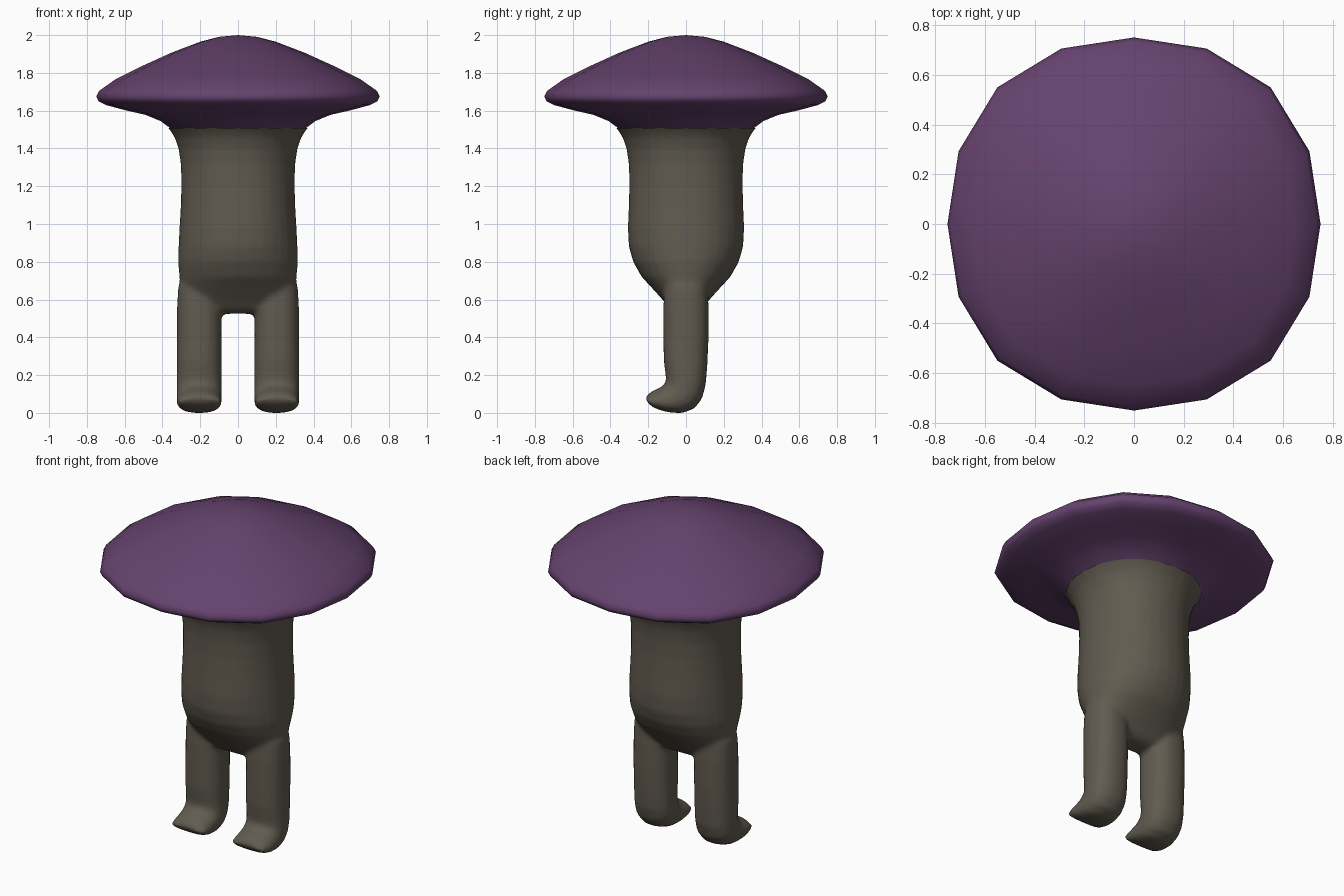
import bpy, bmesh, math
from mathutils import Vector

if "Cube" in bpy.data.objects:
    bpy.data.objects.remove(bpy.data.objects["Cube"])


def material(name, colour):
    m = bpy.data.materials.new(name)
    m.diffuse_color = (*colour, 1)
    m.use_nodes = True
    m.node_tree.nodes["Principled BSDF"].inputs["Base Color"].default_value = m.diffuse_color
    return m


PURPLE = material("mushroom purple", (0.13, 0.055, 0.155))
BROWN = material("grey brown", (0.12, 0.105, 0.08))


def ring(centre, u, v, n=16, power=2.0, bulge=0.0):
    """Closed section around centre, spanned by the half axes u and v."""
    pts = []
    for i in range(n):
        a = 2 * math.pi * i / n
        c, s = math.cos(a), math.sin(a)
        k = 1 + bulge * math.sin(2 * a) ** 2
        x = math.copysign(abs(c) ** (2 / power), c) * k
        y = math.copysign(abs(s) ** (2 / power), s) * k
        pts.append(Vector(centre) + Vector(u) * x + Vector(v) * y)
    return pts


def loft(bm, rings, cap_start=True, cap_end=True):
    """Skin a list of rings with quads."""
    rows = [[bm.verts.new(p) for p in r] for r in rings]
    n = len(rows[0])
    for a, b in zip(rows, rows[1:]):
        for i in range(n):
            j = (i + 1) % n
            bm.faces.new((a[i], a[j], b[j], b[i]))
    if cap_start:
        bm.faces.new(rows[0][::-1])
    if cap_end:
        bm.faces.new(rows[-1])
    return rows


def make_object(name, bm, mat):
    bmesh.ops.recalc_face_normals(bm, faces=bm.faces[:])
    mesh = bpy.data.meshes.new(name)
    bm.to_mesh(mesh)
    bm.free()
    mesh.materials.append(mat)
    ob = bpy.data.objects.new(name, mesh)
    bpy.context.collection.objects.link(ob)
    mesh.shade_smooth()
    return ob


# Mushroom cap: wide sixteen-sided dish with a domed top
cap_profile = [(.36, 1.508), (.41, 1.545), (.49, 1.578), (.60, 1.603),
               (.70, 1.63), (.738, 1.65), (.75, 1.675), (.735, 1.705),
               (.65, 1.765), (.50, 1.84), (.35, 1.908), (.20, 1.965),
               (.10, 1.991)]
bm = bmesh.new()
rows = loft(bm, [ring((0, 0, z), (r, 0, 0), (0, r, 0), bulge=.036)
                 for r, z in cap_profile], False, False)
tip = bm.verts.new((0, 0, 2))
for i in range(16):
    bm.faces.new((rows[-1][i], rows[-1][(i + 1) % 16], tip))
make_object("mushroom_cap", bm, PURPLE)

# Torso: round stalk flattening front to back towards the hips
bm = bmesh.new()
torso = [(.525, .20, .05), (.55, .27, .085), (.60, .297, .125),
         (.65, .303, .17), (.72, .31, .235), (.80, .318, .28),
         (.88, .315, .303), (.98, .31, .308), (1.10, .303, .303),
         (1.22, .30, .30), (1.32, .303, .303), (1.40, .315, .315),
         (1.46, .336, .336), (1.508, .368, .368), (1.56, .43, .43)]
loft(bm, [ring((0, 0, z), (rx, 0, 0), (0, ry, 0), 32, 2.1)
          for z, rx, ry in torso])

# Legs with feet bending forward: front (y, z), back (y, z), half width
leg = [((-.09, .74), (.09, .74), .09), ((-.115, .66), (.115, .66), .113),
       ((-.12, .56), (.12, .56), .117), ((-.12, .40), (.12, .40), .118),
       ((-.118, .28), (.113, .25), .119), ((-.108, .20), (.105, .15), .119),
       ((-.105, .16), (.085, .075), .119), ((-.13, .137), (.045, .025), .119),
       ((-.165, .122), (-.02, .0), .119), ((-.195, .105), (-.10, .006), .119),
       ((-.21, .088), (-.165, .026), .114), ((-.213, .075), (-.20, .05), .10)]
for side in (-1, 1):
    rings = []
    for (fy, fz), (by, bz), w in leg:
        mid = (side * .205, (fy + by) / 2, (fz + bz) / 2)
        rings.append(ring(mid, (w, 0, 0), (0, (by - fy) / 2, (bz - fz) / 2), 32, 2.3))
    loft(bm, rings)
body = make_object("body_and_legs", bm, BROWN)

# Fuse torso and legs into one soft skin
bpy.context.view_layer.objects.active = body
body.select_set(True)
fuse = body.modifiers.new("fuse", "REMESH")
fuse.mode = "VOXEL"
fuse.voxel_size = .014
fuse.use_smooth_shade = True
soft = body.modifiers.new("soften", "SMOOTH")
soft.factor = .5
soft.iterations = 7
for name in ("fuse", "soften"):
    bpy.ops.object.modifier_apply(modifier=name)

# Trim the stalk where it meets the cap
bm = bmesh.new()
bm.from_mesh(body.data)
bmesh.ops.bisect_plane(bm, geom=bm.verts[:] + bm.edges[:] + bm.faces[:],
                       plane_co=(0, 0, 1.508), plane_no=(0, 0, 1), clear_outer=True)
low = min(v.co.z for v in bm.verts)
for v in bm.verts:
    if v.co.z < .1:
        v.co.z -= low * (1 - v.co.z / .1)
bm.to_mesh(body.data)
bm.free()
body.data.shade_smooth()
